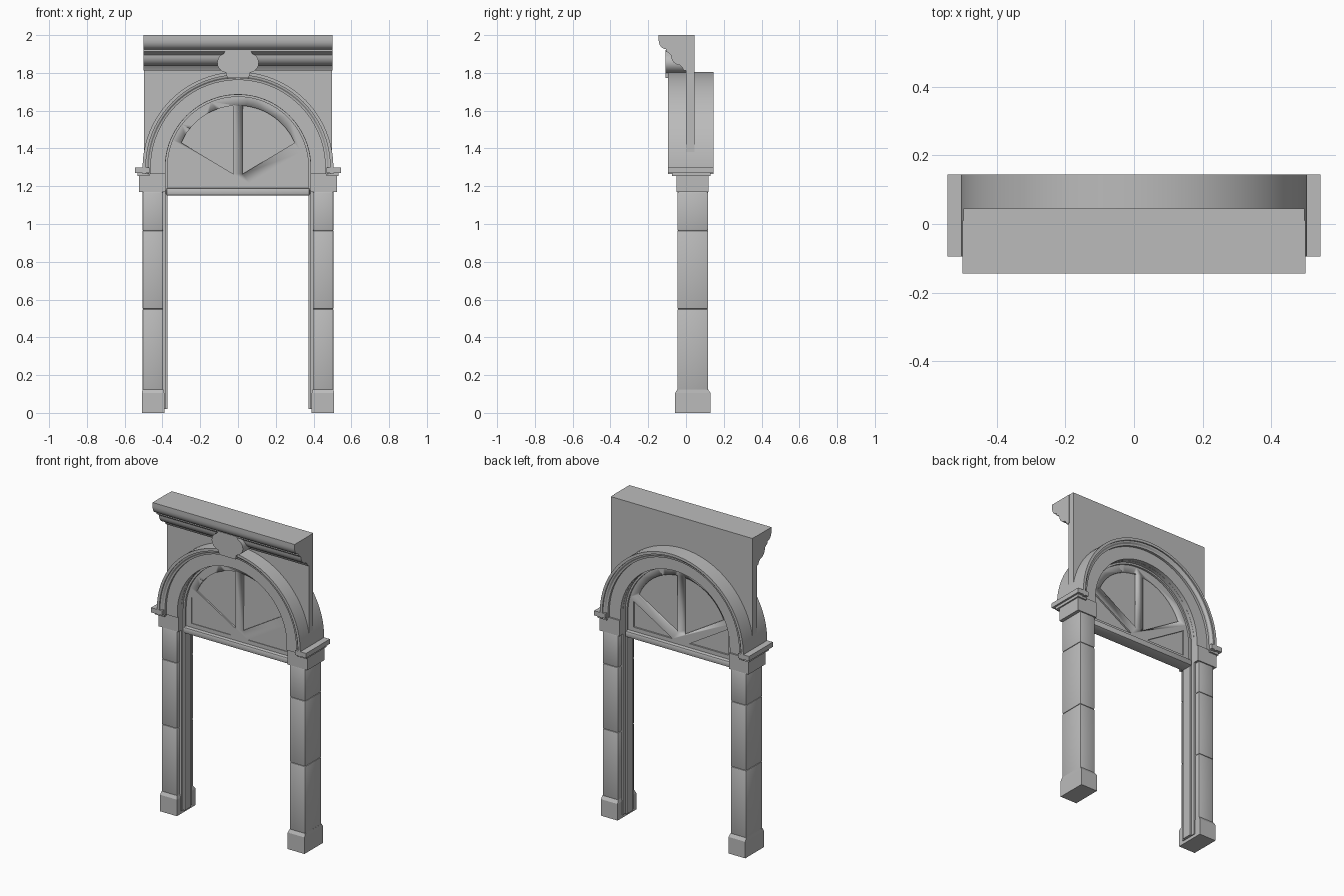
import bpy, bmesh, math
from math import sin, cos, pi

cube = bpy.data.objects.get("Cube")
if cube:
    bpy.data.objects.remove(cube, do_unlink=True)

stone = bpy.data.materials.new("grey_stone")
stone.use_nodes = True
GREY = (0.5, 0.5, 0.5, 1)
stone.diffuse_color = GREY
stone.node_tree.nodes["Principled BSDF"].inputs["Base Color"].default_value = GREY

SPRING = 1.3   # height of the arch centre


def finish(name, bm, bevel=0):
    bmesh.ops.recalc_face_normals(bm, faces=bm.faces)
    mesh = bpy.data.meshes.new(name)
    bm.to_mesh(mesh)
    bm.free()
    mesh.materials.append(stone)
    ob = bpy.data.objects.new(name, mesh)
    bpy.context.collection.objects.link(ob)
    bpy.ops.object.select_all(action="DESELECT")
    ob.select_set(True)
    bpy.context.view_layer.objects.active = ob
    if bevel:
        mod = ob.modifiers.new("Soft edges", "BEVEL")
        mod.width = bevel
        mod.segments = 2
        bpy.ops.object.modifier_apply(modifier=mod.name)
    bpy.ops.object.shade_smooth_by_angle(angle=math.radians(30))
    return ob


def prism(name, outline, lo, hi, axis="y", bevel=0):
    """Extrude an outline: (x, z) along y, or (y, z) along x."""
    bm = bmesh.new()
    place = (lambda p, d: (p[0], d, p[1])) if axis == "y" else (lambda p, d: (d, p[0], p[1]))
    a = [bm.verts.new(place(p, lo)) for p in outline]
    b = [bm.verts.new(place(p, hi)) for p in outline]
    bm.faces.new(a)
    bm.faces.new(b)
    for i in range(len(a)):
        j = (i + 1) % len(a)
        bm.faces.new((a[i], a[j], b[j], b[i]))
    return finish(name, bm, bevel)


def box(name, x, y, z, bevel=0):
    return prism(name, [(x[0], z[0]), (x[1], z[0]), (x[1], z[1]), (x[0], z[1])], *y, bevel=bevel)


def arc(r, start=0, end=pi, n=48):
    return [(r * cos(start + (end - start) * i / n), SPRING + r * sin(start + (end - start) * i / n))
            for i in range(n + 1)]


def arch(name, section, foot):
    """Sweep a (radius, y) section up one leg, round the arch and down again."""
    bm = bmesh.new()
    columns = []
    for r, y in section:
        path = [(r, foot)] + arc(r) + [(-r, foot)]
        columns.append([bm.verts.new((x, y, z)) for x, z in path])
    for i, a in enumerate(columns):
        b = columns[(i + 1) % len(columns)]
        for k in range(len(a) - 1):
            bm.faces.new((a[k], a[k + 1], b[k + 1], b[k]))
    for end in (0, -1):
        bm.faces.new([c[end] for c in columns])
    return finish(name, bm)


# Piers with their bases, capitals and imposts
joints = [0.12, 0.55, 0.965, 1.17]
for side, s in (("left", 1), ("right", -1)):
    def span(a, b):
        return sorted((s * a, s * b))
    box(side + "_pier_base", span(0.39, 0.508), (-0.057, 0.13), (0, 0.105))
    # sloped top of the base
    bm = bmesh.new()
    rings = []
    for (x0, x1), y0, y1, z in ((span(0.39, 0.508), -0.057, 0.13, 0.105),
                                (span(0.396, 0.506), -0.046, 0.117, 0.125)):
        rings.append([bm.verts.new(p) for p in ((x0, y0, z), (x1, y0, z), (x1, y1, z), (x0, y1, z))])
    bm.faces.new(rings[1])
    for i in range(4):
        j = (i + 1) % 4
        bm.faces.new((rings[0][i], rings[0][j], rings[1][j], rings[1][i]))
    finish(side + "_base_slope", bm)
    for n in range(3):
        box(f"{side}_pier_block_{n + 1}", span(0.396, 0.506), (-0.046, 0.117),
            (joints[n], joints[n + 1]), bevel=0.006)
    box(side + "_capital", span(0.385, 0.524), (-0.05, 0.12), (1.17, 1.27))
    box(side + "_impost_lower", span(0.468, 0.533), (-0.075, 0.13), (1.253, 1.275))
    box(side + "_impost_upper", span(0.468, 0.545), (-0.095, 0.145), (1.27, SPRING))

# Moulded arch, the same at front and back
half = [(0.385, 0.085), (0.462, 0.085), (0.462, 0.1), (0.472, 0.102),
        (0.48, 0.11), (0.488, 0.112), (0.488, 0.12), (0.505, 0.12)]
arch("arch_moulding", [(r, 0.025 - y) for r, y in half]
     + [(r, 0.025 + y) for r, y in reversed(half)], 1.265)

# Stepped frame that lines the doorway and the arch
arch("door_frame", [(0.4, -0.02), (0.384, -0.02), (0.384, -0.002), (0.373, -0.002),
                    (0.373, 0.062), (0.384, 0.062), (0.384, 0.085), (0.4, 0.085)], 0.02)
box("transom", (-0.38, 0.38), (-0.012, 0.075), (1.15, 1.19), bevel=0.01)

# Fan panel with recessed panes on both faces
fan = prism("fan_panel", [(0.376, 1.18)] + arc(0.376) + [(-0.376, 1.18)], 0.012, 0.05)
tilt = math.atan2(0.13, 0.3)
cutters = []
for s in (1, -1):
    upper = [(0.025, 1.265)] + arc(0.327, tilt, pi / 2 - 0.077, 16)
    lower = [(0.06, 1.215), (0.335, 1.215), (0.335, 1.38)]
    for pane, depth in ((upper, 0.01), (lower, 0.004)):
        outline = [(s * x, z) for x, z in pane]
        cutters.append(prism("pane_cutter", outline, -0.1, 0.012 + depth))
        cutters.append(prism("pane_cutter", outline, 0.04, 0.2))
for cutter in cutters:
    mod = fan.modifiers.new("Pane", "BOOLEAN")
    mod.operation = "DIFFERENCE"
    mod.solver = "EXACT"
    mod.object = cutter
    bpy.context.view_layer.objects.active = fan
    bpy.ops.object.modifier_apply(modifier=mod.name)
    bpy.data.objects.remove(cutter, do_unlink=True)

# Wall above the arch
prism("upper_wall", [(0.498, SPRING), (0.498, 2), (-0.498, 2), (-0.498, SPRING)]
      + arc(0.475, pi, 0), 0, 0.045)

# Cornice profile run along the wall
cove = [(-0.145 + 0.04 * (1 - cos(t * pi / 12)), 1.975 - 0.05 * sin(t * pi / 12)) for t in range(7)]
ogee = [(-0.03 - 0.05 * cos(t * pi / 12), 1.895 - 0.055 * sin(t * pi / 12)) for t in range(7)]
prism("cornice", [(0.01, 2), (-0.145, 2)] + cove
      + [(-0.105, 1.912), (-0.09, 1.905)] + ogee
      + [(-0.018, 1.825), (-0.012, 1.812), (0.01, 1.812)], -0.5, 0.5, axis="x")

# Keystone cartouche
edge = [(0.058, 1.773), (0.062, 1.8), (0.08, 1.806), (0.098, 1.82), (0.108, 1.838), (0.11, 1.856),
        (0.105, 1.876), (0.094, 1.892), (0.076, 1.902), (0.068, 1.915), (0.055, 1.92)]
prism("keystone_cartouche", edge + [(-x, z) for x, z in reversed(edge)], -0.108, 0.01)
